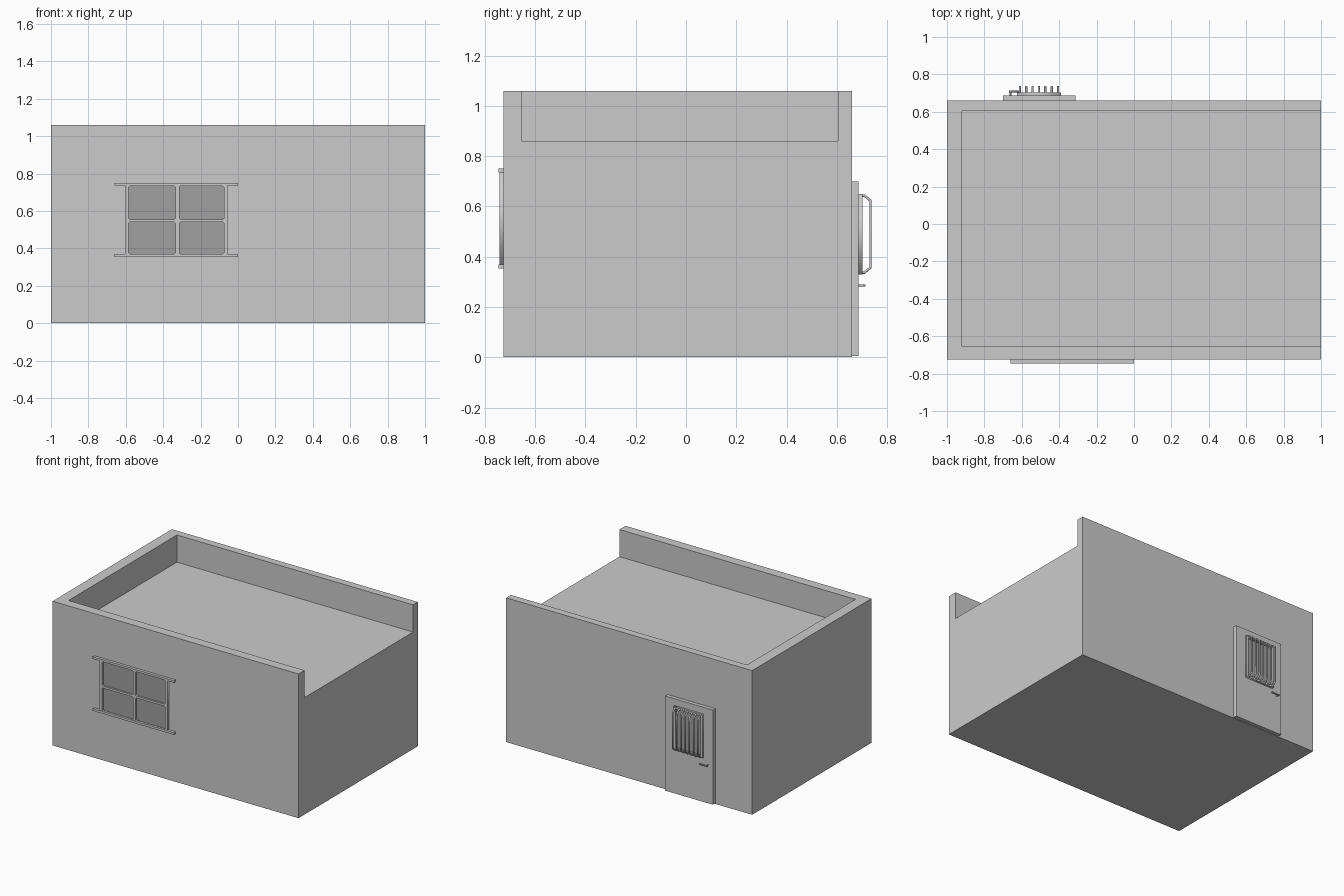
import bpy, math

if "Cube" in bpy.data.objects:
    bpy.data.objects.remove(bpy.data.objects["Cube"])


def box(name, x, y, z):
    bpy.ops.mesh.primitive_cube_add(size=1, location=(sum(x) / 2, sum(y) / 2, sum(z) / 2))
    ob = bpy.context.object
    ob.name = name
    ob.scale = (x[1] - x[0], y[1] - y[0], z[1] - z[0])
    bpy.ops.object.transform_apply(location=True, rotation=True, scale=True)
    return ob


def to_mesh(ob):
    bpy.ops.object.select_all(action='DESELECT')
    ob.select_set(True)
    bpy.context.view_layer.objects.active = ob
    bpy.ops.object.convert(target='MESH')
    return bpy.context.object


def curve(name, loops, dims, closed):
    cu = bpy.data.curves.new(name, 'CURVE')
    cu.dimensions = dims
    for pts in loops:
        sp = cu.splines.new('POLY')
        sp.points.add(len(pts) - 1)
        for p, co in zip(sp.points, pts):
            p.co = (*co, 1)
        sp.use_cyclic_u = closed
    ob = bpy.data.objects.new(name, cu)
    bpy.context.collection.objects.link(ob)
    return ob


def rounded(x0, x1, z0, z1, r=0.0):
    if r == 0:
        return [(x0, z0, 0), (x1, z0, 0), (x1, z1, 0), (x0, z1, 0)]
    pts = []
    for i, (cx, cz) in enumerate([(x1 - r, z1 - r), (x0 + r, z1 - r), (x0 + r, z0 + r), (x1 - r, z0 + r)]):
        for k in range(4):
            a = math.radians(90 * i + 30 * k)
            pts.append((cx + r * math.cos(a), cz + r * math.sin(a), 0))
    return pts


def plate(name, outer, holes, y):
    # upright plate with openings, spanning the y range
    ob = curve(name, [outer] + holes, '2D', True)
    ob.data.fill_mode = 'BOTH'
    ob.data.extrude = (y[1] - y[0]) / 2
    ob.rotation_euler.x = math.pi / 2
    ob.location.y = sum(y) / 2
    return to_mesh(ob)


def rod(name, pts, r):
    ob = curve(name, [pts], '3D', False)
    ob.data.bevel_depth = r
    ob.data.bevel_resolution = 1
    ob.data.use_fill_caps = True
    return to_mesh(ob)


dark = bpy.data.materials.new("dark_pane")
dark.diffuse_color = (0.35, 0.35, 0.35, 1)
dark.use_nodes = True
dark.node_tree.nodes["Principled BSDF"].inputs["Base Color"].default_value = dark.diffuse_color

# building with roof terrace, parapet open on the right
body = box("building", (-1, 1), (-0.725, 0.66), (0, 1.06))
cutter = box("roof_cutter", (-0.92, 1.2), (-0.655, 0.605), (0.86, 1.3))
cutter.hide_render = True
mod = body.modifiers.new("roof", 'BOOLEAN')
mod.operation = 'DIFFERENCE'
mod.solver = 'EXACT'
mod.object = cutter
bpy.context.view_layer.objects.active = body
bpy.ops.object.modifier_apply(modifier=mod.name)
bpy.data.objects.remove(cutter)

# front window: frame with four openings, panes, lintel and sill
holes = [rounded(x0, x1, z0, z1, 0.008)
         for x0, x1 in [(-0.585, -0.335), (-0.313, -0.075)]
         for z0, z1 in [(0.37, 0.54), (0.555, 0.733)]]
plate("window_frame", rounded(-0.605, -0.055, 0.36, 0.743), holes, (-0.742, -0.724))
box("window_panes", (-0.595, -0.065), (-0.729, -0.722), (0.365, 0.738)).data.materials.append(dark)
box("window_lintel", (-0.66, 0.0), (-0.745, -0.723), (0.735, 0.75))
box("window_sill", (-0.66, 0.0), (-0.745, -0.723), (0.353, 0.369))

# back door with a framed, barred window
box("door", (-0.70, -0.312), (0.655, 0.687), (0.004, 0.70))
plate("door_window_frame", rounded(-0.625, -0.39, 0.33, 0.65),
      [rounded(-0.608, -0.407, 0.347, 0.633)], (0.685, 0.702))
box("door_pane", (-0.612, -0.402), (0.68, 0.69), (0.343, 0.637)).data.materials.append(dark)

# door bars
for i in range(7):
    x = -0.61 + i * 0.034
    rod(f"door_bar_{i + 1}", [(x, 0.695, 0.643), (x, 0.71, 0.643), (x, 0.734, 0.623),
                              (x, 0.734, 0.357), (x, 0.71, 0.337), (x, 0.695, 0.337)], 0.006)

# door handle
rod("handle_stem", [(-0.66, 0.68, 0.286), (-0.66, 0.714, 0.286)], 0.005)
rod("handle_lever", [(-0.668, 0.708, 0.286), (-0.605, 0.708, 0.286)], 0.005)
